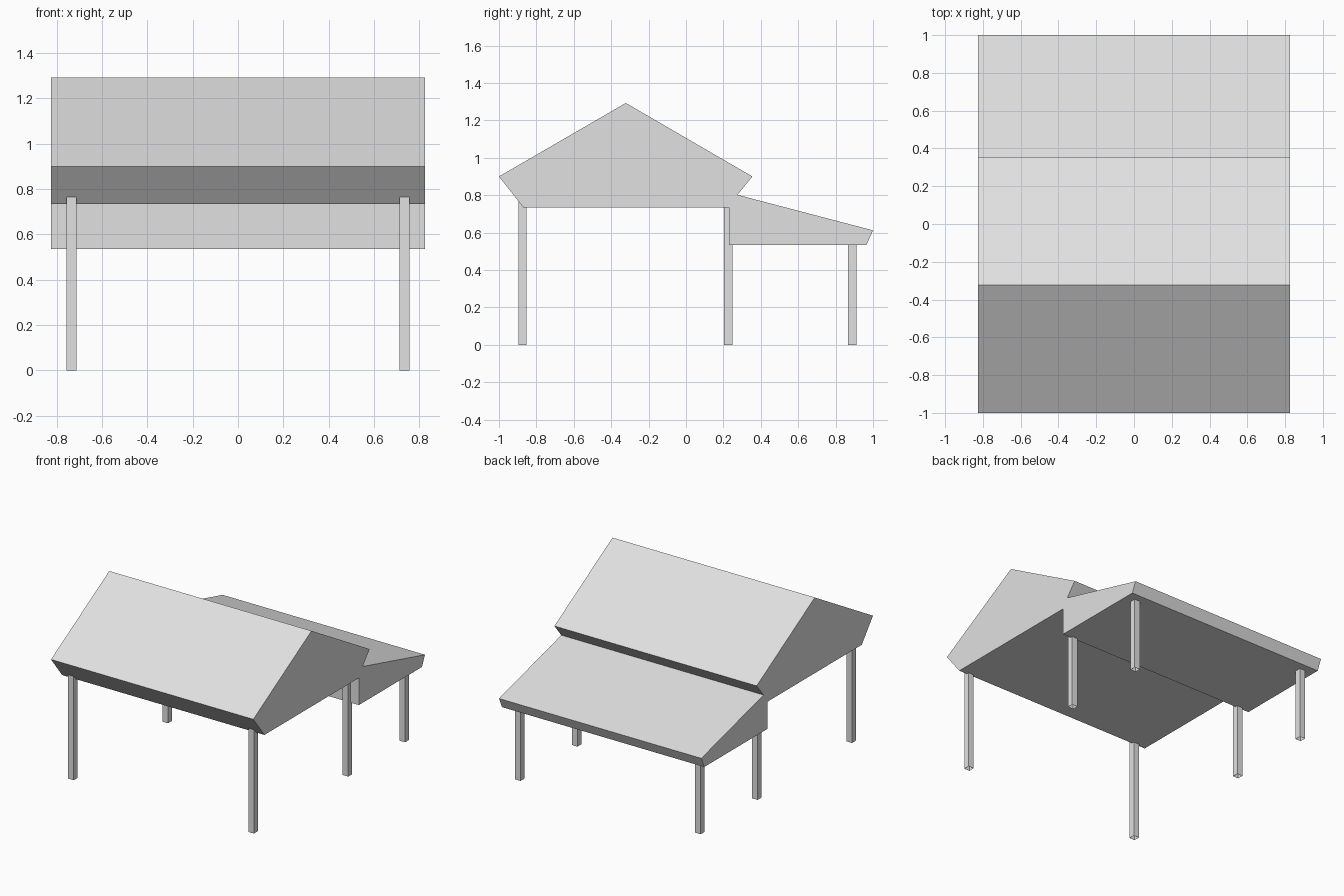
import bpy
import bmesh

cube = bpy.data.objects.get("Cube")
if cube:
    bpy.data.objects.remove(cube, do_unlink=True)

# One plain colour for the whole shelter
grey = bpy.data.materials.new("light_grey")
grey.use_nodes = True
colour = (0.75, 0.75, 0.75, 1)
grey.diffuse_color = colour
grey.node_tree.nodes["Principled BSDF"].inputs["Base Color"].default_value = colour


def extrude(name, outline, direction, caps=True):
    """Sweep a closed outline along a direction, optionally open-ended."""
    bm = bmesh.new()
    base = bm.faces.new([bm.verts.new(p) for p in outline])
    result = bmesh.ops.extrude_face_region(bm, geom=[base], use_keep_orig=True)
    moved = [g for g in result["geom"] if isinstance(g, bmesh.types.BMVert)]
    bmesh.ops.translate(bm, verts=moved, vec=direction)
    bmesh.ops.recalc_face_normals(bm, faces=bm.faces[:])
    if not caps:
        ends = [f for f in bm.faces if abs(f.normal.z) > 0.5]
        bmesh.ops.delete(bm, geom=ends, context="FACES_ONLY")
    mesh = bpy.data.meshes.new(name)
    bm.to_mesh(mesh)
    bm.free()
    mesh.materials.append(grey)
    obj = bpy.data.objects.new(name, mesh)
    bpy.context.collection.objects.link(obj)
    return obj


# Gabled main roof with a lower lean-to roof behind, as one side profile (y, z)
half_width = 0.825
profile = [(-1, 0.9), (-0.322, 1.293), (0.355, 0.9), (0.275, 0.802),
           (1, 0.612), (0.965, 0.535), (0.23, 0.535), (0.23, 0.735),
           (-0.87, 0.735)]
extrude("roof", [(-half_width, y, z) for y, z in profile], (2 * half_width, 0, 0))

# Three pairs of square hollow posts, running up into the roof
r = 0.0225
for row, y, top in (("front", -0.874, 0.765), ("middle", 0.225, 0.765),
                    ("back", 0.888, 0.56)):
    for side, x in (("left", 0.735), ("right", -0.735)):
        square = [(x - r, y - r, 0), (x + r, y - r, 0),
                  (x + r, y + r, 0), (x - r, y + r, 0)]
        extrude(f"{row}_{side}_post", square, (0, 0, top), caps=False)
